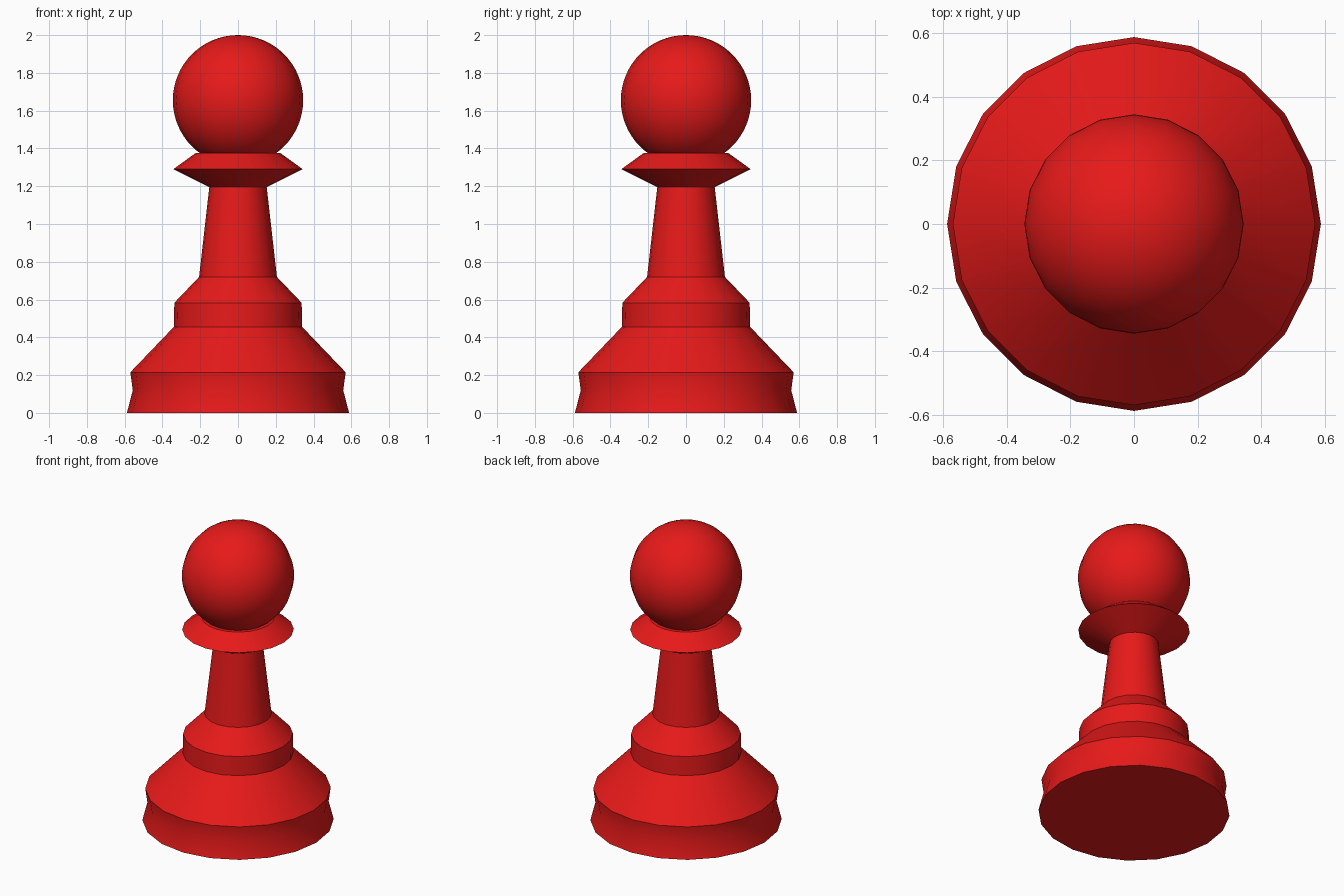
import bpy, bmesh
from math import sin, cos, pi, radians

if "Cube" in bpy.data.objects:
    bpy.data.objects.remove(bpy.data.objects["Cube"])

SIDES = 20
red = bpy.data.materials.new("red")
red.diffuse_color = (0.8, 0.01, 0.01, 1)
red.use_nodes = True
red.node_tree.nodes["Principled BSDF"].inputs["Base Color"].default_value = red.diffuse_color


def lathe(name, profile):
    """Turn a (radius, z) profile around the z axis."""
    bm = bmesh.new()
    verts = [bm.verts.new((r, 0, z)) for r, z in profile]
    edges = [bm.edges.new(pair) for pair in zip(verts, verts[1:])]
    bmesh.ops.spin(bm, geom=verts + edges, cent=(0, 0, 0), axis=(0, 0, 1),
                   angle=2 * pi, steps=SIDES, use_duplicate=False)
    bmesh.ops.remove_doubles(bm, verts=bm.verts, dist=1e-4)
    bmesh.ops.recalc_face_normals(bm, faces=bm.faces)
    mesh = bpy.data.meshes.new(name)
    bm.to_mesh(mesh)
    bm.free()
    mesh.materials.append(red)
    obj = bpy.data.objects.new(name, mesh)
    bpy.context.collection.objects.link(obj)
    bpy.ops.object.select_all(action='DESELECT')
    obj.select_set(True)
    bpy.context.view_layer.objects.active = obj
    bpy.ops.object.shade_smooth_by_angle(angle=radians(30))
    return obj


# Turned body: foot, stepped base, stem and collar
lathe("body", [(0, 0), (0.588, 0), (0.557, 0.12), (0.57, 0.215),
               (0.34, 0.455), (0.337, 0.583), (0.206, 0.72),
               (0.152, 1.195), (0.343, 1.29), (0.225, 1.375), (0, 1.375)])

# Ball head resting in the collar
R, CZ, RINGS = 0.345, 1.655, 32
lathe("head", [(R * sin(pi * i / RINGS), CZ - R * cos(pi * i / RINGS))
               for i in range(RINGS + 1)])
